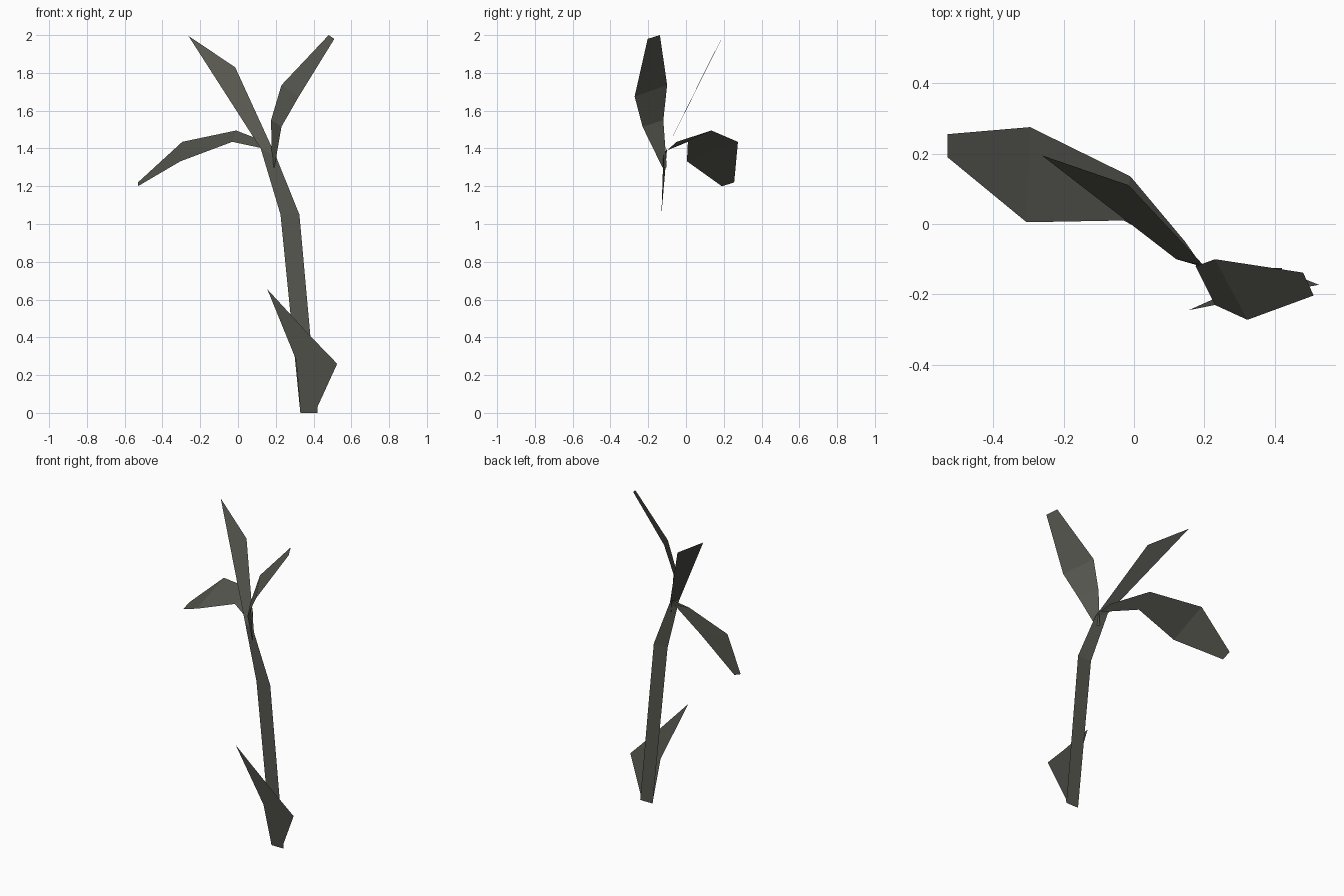
import bpy

mat = bpy.data.materials.new("dark olive grey")
mat.diffuse_color = (0.095, 0.095, 0.080, 1)


def ribbon(name, pairs):
    """Flat-faced sheet strung between pairs of left/right edge points."""
    verts = [p for pair in pairs for p in pair]
    faces = [(2 * i, 2 * i + 1, 2 * i + 3, 2 * i + 2) for i in range(len(pairs) - 1)]
    me = bpy.data.meshes.new(name)
    me.from_pydata(verts, [], faces)
    me.validate()
    me.materials.append(mat)
    ob = bpy.data.objects.new(name, me)
    bpy.context.collection.objects.link(ob)
    return ob


# stem: bent flat strip
ribbon("stem", [
    ((0.33, -0.125, 0.0), (0.42, -0.125, 0.0)),
    ((0.225, -0.13, 1.05), (0.325, -0.13, 1.05)),
    ((0.12, -0.10, 1.40), (0.20, -0.12, 1.36)),
])

# upper left leaf: continues the stem to a point
ribbon("upper_leaf", [
    ((0.12, -0.10, 1.40), (0.20, -0.12, 1.36)),
    ((-0.262, 0.195, 1.995), (-0.015, 0.11, 1.83)),
])

# low leaf: leans forward from the foot of the stem
def lean(x, z):
    return (x, -0.125 - 0.183 * z, z)

ribbon("low_leaf", [
    (lean(0.33, 0.0), lean(0.42, 0.0)),
    (lean(0.33, 0.02), lean(0.42, 0.03)),
    (lean(0.308, 0.28), lean(0.525, 0.26)),
    (lean(0.155, 0.655), lean(0.38, 0.41)),
])

# drooping left leaf
ribbon("drooping_leaf", [
    ((0.18, -0.10, 1.39), (0.145, -0.05, 1.435)),
    ((-0.03, 0.01, 1.435), (-0.01, 0.135, 1.495)),
    ((-0.305, 0.005, 1.332), (-0.295, 0.275, 1.435)),
    ((-0.53, 0.19, 1.20), (-0.53, 0.255, 1.22)),
])

# right leaf
ribbon("right_leaf", [
    ((0.18, -0.102, 1.30), (0.193, -0.125, 1.30)),
    ((0.175, -0.12, 1.55), (0.23, -0.23, 1.515)),
    ((0.23, -0.10, 1.735), (0.322, -0.272, 1.675)),
    ((0.48, -0.138, 2.0), (0.51, -0.203, 1.98)),
])
